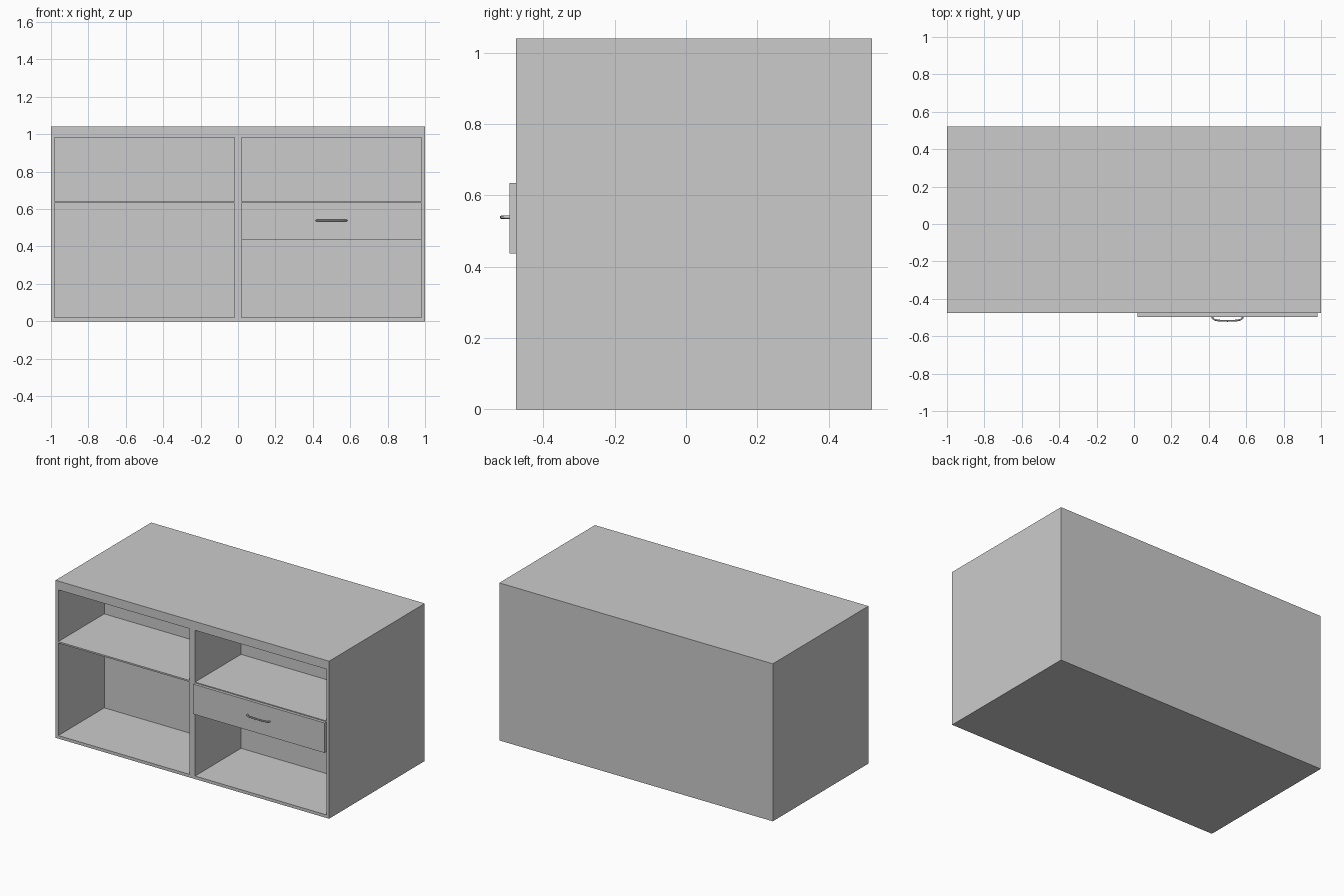
import bpy, bmesh
from mathutils import Vector

if "Cube" in bpy.data.objects:
    bpy.data.objects.remove(bpy.data.objects["Cube"])

FRONT, BACK = -0.477, 0.522      # carcass depth range
INNER_BACK = 0.003               # rear wall of the open bays


def box(name, x, y, z):
    """Axis-aligned box from (min, max) ranges."""
    bm = bmesh.new()
    bmesh.ops.create_cube(bm, size=1)
    for v in bm.verts:
        v.co = Vector([r[0] if c < 0 else r[1] for c, r in zip(v.co, (x, y, z))])
    mesh = bpy.data.meshes.new(name)
    bm.to_mesh(mesh)
    bm.free()
    ob = bpy.data.objects.new(name, mesh)
    bpy.context.collection.objects.link(ob)
    return ob


# Carcass: solid block with two bays cut in from the front
carcass = box("carcass", (-1, 1), (FRONT, BACK), (0, 1.041))
bays = {"left": (-0.98, -0.02), "right": (0.02, 0.98)}
for side, xr in bays.items():
    cutter = box(side + "_bay_cutter", xr, (FRONT - 0.1, INNER_BACK), (0.02, 0.983))
    cutter.hide_render = True
    cutter.hide_set(True)
    mod = carcass.modifiers.new(side + "_bay", 'BOOLEAN')
    mod.operation = 'DIFFERENCE'
    mod.solver = 'EXACT'
    mod.object = cutter

# One thin shelf per bay, flush with the front
for side, xr in bays.items():
    box(side + "_shelf", xr, (FRONT, INNER_BACK), (0.631, 0.641))

# Drawer under the right shelf: proud front plus an open-topped box
x0, x1 = bays["right"]
z0, z1 = 0.437, 0.635
t = 0.015
box("drawer_front", (x0, x1), (-0.496, FRONT), (z0, z1))
box("drawer_bottom", (x0, x1), (FRONT, INNER_BACK), (z0, z0 + t))
box("drawer_left_side", (x0, x0 + t), (FRONT, INNER_BACK), (z0 + t, 0.625))
box("drawer_right_side", (x1 - t, x1), (FRONT, INNER_BACK), (z0 + t, 0.625))
box("drawer_back", (x0 + t, x1 - t), (INNER_BACK - t, INNER_BACK), (z0 + t, 0.625))

# Bowed bar handle: half profile mirrored about the drawer centre
half = [(-0.081, -0.494), (-0.080, -0.503), (-0.075, -0.509), (-0.065, -0.513),
        (-0.05, -0.516), (-0.025, -0.5175)]
path = half + [(0, -0.518)] + [(-x, y) for x, y in reversed(half)]
curve = bpy.data.curves.new("drawer_handle", 'CURVE')
curve.dimensions = '3D'
curve.bevel_depth = 0.0047
curve.bevel_resolution = 2
curve.use_fill_caps = True
spline = curve.splines.new('POLY')
spline.points.add(len(path) - 1)
for p, (x, y) in zip(spline.points, path):
    p.co = (0.5 + x, y, 0.539, 1)
handle = bpy.data.objects.new("drawer_handle", curve)
bpy.context.collection.objects.link(handle)
